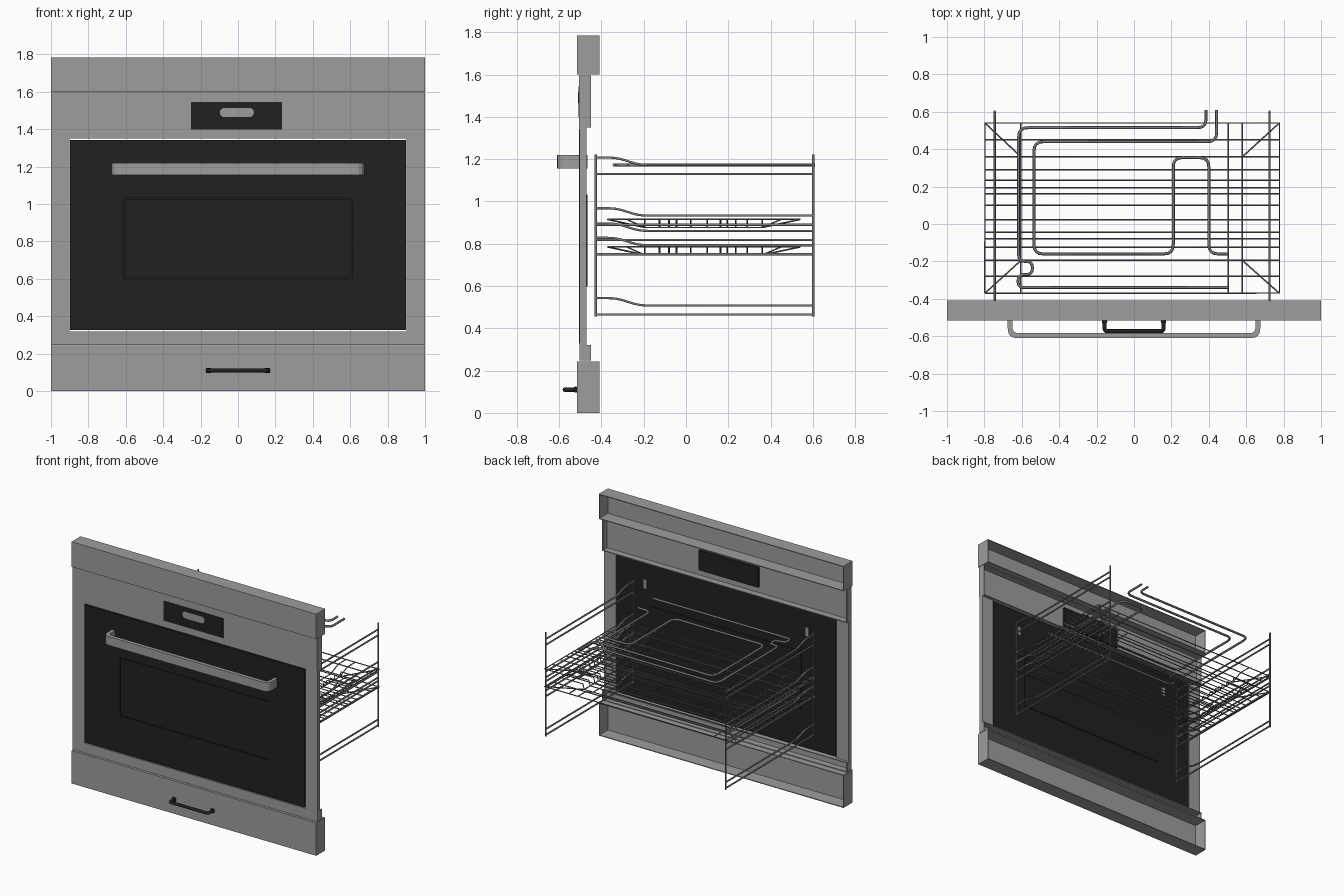
import bpy, bmesh, math
from mathutils import Vector

if "Cube" in bpy.data.objects:
    bpy.data.objects.remove(bpy.data.objects["Cube"])


def material(name, r, g, b):
    m = bpy.data.materials.new(name)
    m.diffuse_color = (r, g, b, 1)
    m.use_nodes = True
    m.node_tree.nodes["Principled BSDF"].inputs["Base Color"].default_value = m.diffuse_color
    return m


STEEL = material("brushed_steel", 0.34, 0.34, 0.34)
BLACK = material("black_glass", 0.015, 0.015, 0.015)
WIRE = material("wire_steel", 0.2, 0.2, 0.2)


def add_mesh(name, bm, mat):
    bmesh.ops.recalc_face_normals(bm, faces=bm.faces)
    me = bpy.data.meshes.new(name)
    bm.to_mesh(me)
    bm.free()
    me.materials.append(mat)
    ob = bpy.data.objects.new(name, me)
    bpy.context.collection.objects.link(ob)
    return ob


def box(name, x, y, z, mat, bevel=0.0, hollow=False):
    """Box from (min, max) ranges; hollow leaves the back open with a sheet thickness."""
    bm = bmesh.new()
    bmesh.ops.create_cube(bm, size=1)
    for v in bm.verts:
        v.co = [r[0] + (c + 0.5) * (r[1] - r[0]) for c, r in zip(v.co, (x, y, z))]
    if hollow:
        back = [f for f in bm.faces if f.calc_center_median().y > y[1] - 1e-4]
        bmesh.ops.delete(bm, geom=back, context='FACES_ONLY')
    ob = add_mesh(name, bm, mat)
    if hollow:
        s = ob.modifiers.new("sheet", 'SOLIDIFY')
        s.thickness, s.offset = 0.008, -1
    if bevel:
        b = ob.modifiers.new("bevel", 'BEVEL')
        b.width, b.segments = bevel, 2
    return ob


def fillet(pts, r, steps=4):
    """Round the inner corners of an open path."""
    pts = [Vector(p) for p in pts]
    out = [pts[0]]
    for a, p, c in zip(pts, pts[1:], pts[2:]):
        k = min(r, (a - p).length * 0.48, (c - p).length * 0.48)
        s, e = p + (a - p).normalized() * k, p + (c - p).normalized() * k
        for i in range(steps + 1):
            t = i / steps
            out.append(s * (1 - t) ** 2 + p * 2 * t * (1 - t) + e * t * t)
    return out + [pts[-1]]


def wires(name, paths, radius, mat, res=1):
    cu = bpy.data.curves.new(name, 'CURVE')
    cu.dimensions = '3D'
    cu.bevel_depth, cu.bevel_resolution, cu.use_fill_caps = radius, res, True
    for path in paths:
        sp = cu.splines.new('POLY')
        sp.points.add(len(path) - 1)
        for q, p in zip(sp.points, path):
            q.co = (*p, 1)
    cu.materials.append(mat)
    ob = bpy.data.objects.new(name, cu)
    bpy.context.collection.objects.link(ob)
    return ob


def prism(name, pts, depth, mat):
    """Extrude a flat outline along a vector."""
    bm = bmesh.new()
    f = bm.faces.new([bm.verts.new(p) for p in pts])
    g = bmesh.ops.extrude_face_region(bm, geom=[f])["geom"]
    bmesh.ops.translate(bm, vec=depth, verts=[v for v in g if isinstance(v, bmesh.types.BMVert)])
    return add_mesh(name, bm, mat)


# Fascia panels, open at the back
box("top_panel", (-1, 1), (-0.515, -0.41), (1.6, 1.785), STEEL, hollow=True)
box("control_panel", (-1, 1), (-0.505, -0.45), (1.35, 1.597), STEEL, hollow=True)
box("lower_trim", (-1, 1), (-0.503, -0.45), (0.247, 0.32), STEEL, hollow=True)
box("drawer_front", (-1, 1), (-0.515, -0.41), (0, 0.243), STEEL, hollow=True)
for side, s in (("left", -1), ("right", 1)):
    box(side + "_frame", sorted((s, s * 0.902)), (-0.503, -0.47), (0.32, 1.35), STEEL)

# Display with its pill-shaped indicator
box("display", (-0.252, 0.235), (-0.508, -0.48), (1.4, 1.545), BLACK)
pill = []
for cx, a0 in ((0.06, -90), (-0.072, 90)):
    for i in range(9):
        a = math.radians(a0 + i * 22.5)
        pill.append((cx + 0.025 * math.cos(a), -0.508, 1.49 + 0.025 * math.sin(a)))
prism("display_indicator", pill, (0, -0.003, 0), STEEL)

# Door: a ring with a window pane set in a narrow groove
bm = bmesh.new()


def rect(x, z0, z1):
    return [bm.verts.new((a, -0.507, b)) for a, b in ((-x, z0), (x, z0), (x, z1), (-x, z1))]


outer, inner = rect(0.897, 0.328, 1.342), rect(0.61, 0.6, 1.032)
ring = [bm.faces.new((outer[i], outer[(i + 1) % 4], inner[(i + 1) % 4], inner[i])) for i in range(4)]
g = bmesh.ops.extrude_face_region(bm, geom=ring)["geom"]
bmesh.ops.translate(bm, vec=(0, 0.035, 0), verts=[v for v in g if isinstance(v, bmesh.types.BMVert)])
add_mesh("door", bm, BLACK)
box("window_pane", (-0.605, 0.605), (-0.505, -0.475), (0.605, 1.027), BLACK)
box("window_back", (-0.612, 0.612), (-0.476, -0.467), (0.598, 1.034), BLACK)

# Door handle, a flat bar bent into a U
o = fillet([(-0.675, -0.467, 1.155), (-0.675, -0.61, 1.155), (0.675, -0.61, 1.155), (0.675, -0.467, 1.155)], 0.05)
i = fillet([(0.65, -0.467, 1.155), (0.65, -0.583, 1.155), (-0.65, -0.583, 1.155), (-0.65, -0.467, 1.155)], 0.03)
prism("door_handle", o + i, (0, 0, 0.065), STEEL)

# Drawer handle
wires("drawer_handle", [fillet([(-0.157, -0.515, 0.11), (-0.157, -0.573, 0.11),
                                (0.157, -0.573, 0.11), (0.157, -0.515, 0.11)], 0.015)], 0.011, BLACK, 2)
for side, s in (("left", -1), ("right", 1)):
    box(side + "_drawer_handle_foot", (s * 0.157 - 0.014, s * 0.157 + 0.014), (-0.53, -0.515),
        (0.096, 0.124), BLACK, 0.005)

# Side ladders: two uprights, straight rails and rails with a raised front end
for side, x in (("left", -0.745), ("right", 0.725)):
    paths = [[(x, y, 0.455), (x, y, 1.222)] for y in (-0.427, 0.602)]
    for z in (1.13, 0.89, 0.818, 0.75, 0.465):
        paths.append([(x, -0.427, z), (x, 0.602, z)])
        zu = z + 0.043
        paths.append(fillet([(x, -0.427, zu + 0.035), (x, -0.33, zu + 0.035),
                             (x, -0.22, zu), (x, 0.602, zu)], 0.04))
    wires(side + "_rack_ladder", paths, 0.006, WIRE)

# Wire racks: raised rim, sloped corners, sunken grid
X0, X1, Y0, Y1 = -0.797, 0.777, -0.37, 0.54
BX0, BX1, BY0, BY1 = -0.605, 0.58, -0.195, 0.36
CROSS = (-0.195, -0.125, -0.08, -0.045, 0.022, 0.1, 0.163, 0.195, 0.235, 0.29, 0.36)
for name, z in (("upper_rack", 0.915), ("lower_rack", 0.785)):
    b = z - 0.038
    paths = [[(X0, Y0, z), (X1, Y0, z), (X1, Y1, z), (X0, Y1, z), (X0, Y0, z)]]
    for x, bx in ((X0, BX0), (X1, BX1)):
        for y, by in ((Y0, BY0), (Y1, BY1)):
            paths.append([(x, y, z), (bx, by, b)])
    for y in CROSS:
        paths.append([(X0, y, z), (BX0 - 0.01, y, z), (BX0, y, b), (BX1, y, b),
                      (BX1 + 0.01, y, z), (X1, y, z)])
    for x in (BX0, 0.505, BX1):
        paths.append([(x, Y0, z), (x, -0.28, z), (x, BY0, b), (x, BY1, b), (x, 0.45, z), (x, Y1, z)])
    for y in (-0.28, 0.45):
        paths.append([(X0, y, z), (X1, y, z)])
    wires(name, paths, 0.004, WIRE)

# Heating element: outer and inner bent tubes
H = 1.172
outer_tube = [(0.385, 0.61), (0.385, 0.515), (-0.617, 0.515), (-0.617, -0.2), (-0.543, -0.2),
              (-0.543, -0.27), (-0.62, -0.27), (-0.62, -0.34), (0.505, -0.34)]
inner_tube = [(0.442, 0.61), (0.442, 0.44), (-0.535, 0.44), (-0.535, -0.16), (0.21, -0.16),
              (0.21, 0.355), (0.4, 0.355), (0.4, -0.16), (0.505, -0.16)]
wires("heating_element", [fillet([(x, y, H) for x, y in t], 0.05) for t in (outer_tube, inner_tube)],
      0.008, WIRE)
